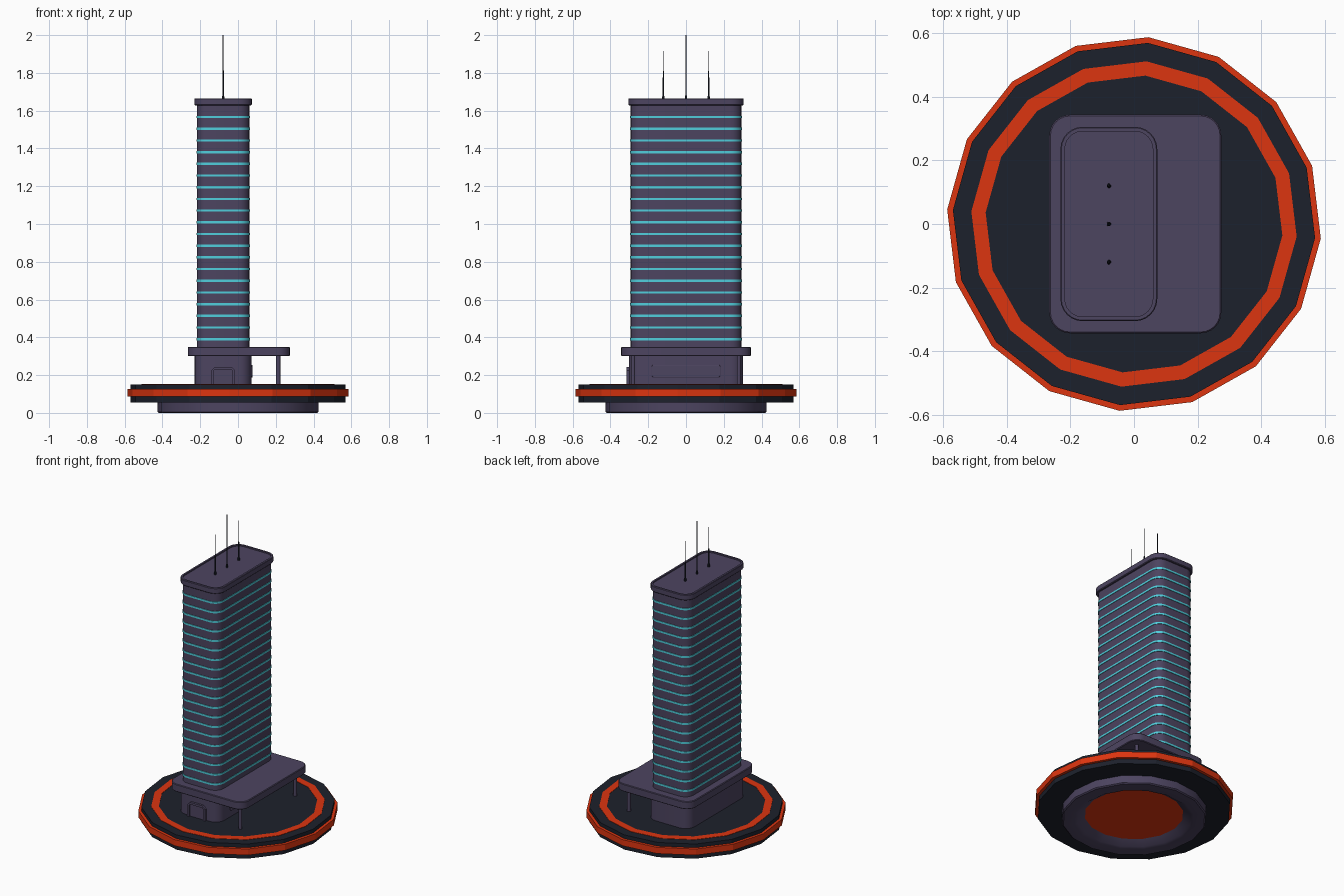
import bpy, bmesh
from math import sin, cos, pi, radians

if "Cube" in bpy.data.objects:
    bpy.data.objects.remove(bpy.data.objects["Cube"])


def material(name, rgb):
    m = bpy.data.materials.new(name)
    m.diffuse_color = (*rgb, 1)
    m.use_nodes = True
    m.node_tree.nodes["Principled BSDF"].inputs["Base Color"].default_value = m.diffuse_color
    return m


PURPLE = material("purple_wall", (0.073, 0.058, 0.117))
DARK = material("dark_deck", (0.012, 0.015, 0.025))
ORANGE = material("orange_trim", (0.72, 0.035, 0.005))
CYAN = material("cyan_light", (0.08, 0.62, 0.72))


def finish(name, bm, mats, smooth=False, loc=(0, 0, 0), rot=(0, 0, 0)):
    bmesh.ops.recalc_face_normals(bm, faces=bm.faces)
    me = bpy.data.meshes.new(name)
    bm.to_mesh(me)
    bm.free()
    ob = bpy.data.objects.new(name, me)
    bpy.context.collection.objects.link(ob)
    ob.location, ob.rotation_euler = loc, rot
    for m in mats:
        me.materials.append(m)
    if smooth:
        bpy.context.view_layer.objects.active = ob
        ob.select_set(True)
        bpy.ops.object.shade_smooth_by_angle(angle=radians(30))
        ob.select_set(False)
    return ob


def loft(bm, rings, closed=False, mats=None):
    """Join rings of points with quads; cap the ends or close the loop."""
    vs = [[bm.verts.new(p) for p in ring] for ring in rings]
    n = len(vs[0])
    pairs = list(zip(vs, vs[1:])) + ([(vs[-1], vs[0])] if closed else [])
    for k, (a, b) in enumerate(pairs):
        for i in range(n):
            j = (i + 1) % n
            f = bm.faces.new((a[i], a[j], b[j], b[i]))
            f.material_index = mats[k] if mats else 0
    if not closed:
        bm.faces.new(vs[0][::-1])
        bm.faces.new(vs[-1])


def circle(r, z, n=16, start=-4.4):
    return [(r * cos(radians(start) + 2 * pi * i / n),
             r * sin(radians(start) + 2 * pi * i / n), z) for i in range(n)]


def rounded(hx, hy, r, z, off=0.0, seg=6):
    """Rounded rectangle grown by off."""
    pts = []
    for q, (sx, sy) in enumerate(((1, 1), (-1, 1), (-1, -1), (1, -1))):
        for s in range(seg + 1):
            a = pi / 2 * (q + s / seg)
            pts.append((sx * (hx - r) + (r + off) * cos(a),
                        sy * (hy - r) + (r + off) * sin(a), z))
    return pts


def block(name, hx, hy, r, profile, mat, seg=6, **kw):
    """Rounded-rectangle body; profile is a list of (offset, height)."""
    bm = bmesh.new()
    loft(bm, [rounded(hx, hy, r, z, o, seg) for o, z in profile])
    return finish(name, bm, [mat], smooth=seg > 1, **kw)


# Sixteen-sided base: deck, rim band, top ring, foot
bm = bmesh.new()
loft(bm, [circle(r, z) for r, z in ((0.57, 0.055), (0.57, 0.15))])
finish("base_deck", bm, [DARK])


def ring(name, r0, r1, z0, z1, mat):
    bm = bmesh.new()
    loft(bm, [circle(r, z) for r, z in
              ((r0, z0), (r1, z0), (r1, z1), (r0, z1))], closed=True)
    finish(name, bm, [mat])


ring("rim_band", 0.56, 0.588, 0.086, 0.126, ORANGE)
ring("deck_ring", 0.467, 0.512, 0.145, 0.152, ORANGE)

bm = bmesh.new()
loft(bm, [circle(r, z) for r, z in ((0.428, 0.056), (0.428, 0.006), (0.42, 0),
                                    (0.355, 0), (0.335, 0.006), (0.29, 0.035),
                                    (0.29, 0.056))], closed=True)
finish("foot", bm, [PURPLE], smooth=True)
bm = bmesh.new()
loft(bm, [circle(0.295, 0.034, 32), circle(0.295, 0.05, 32)])
finish("foot_glow_disc", bm, [ORANGE])

# Lobby, canopy slab and pillars
CX = -0.079
block("lobby", 0.15, 0.302, 0.065, [(0, 0.148), (0, 0.302)], PURPLE, loc=(CX, 0, 0))
block("canopy", 0.27, 0.343, 0.065,
      [(-0.004, 0.3), (0, 0.304), (0, 0.346), (-0.004, 0.35)],
      PURPLE, loc=(0.004, 0, 0))
for side, y in (("front", -0.28), ("back", 0.28)):
    bm = bmesh.new()
    loft(bm, [circle(0.011, z, 12, 0) for z in (0.148, 0.302)])
    finish("pillar_" + side, bm, [PURPLE], smooth=True, loc=(0.213, y, 0))

# Entrance frame on the front, window panel on the right
frame = [(0, -0.01), (0, 0.014), (-0.014, 0.014), (-0.014, 0.005)]
block("entrance", 0.064, 0.064, 0.02, frame, PURPLE, seg=1,
      loc=(CX, -0.302, 0.18), rot=(pi / 2, 0, 0))
block("side_panel", 0.183, 0.033, 0.008, [(0, -0.01), (0, 0.005), (-0.003, 0.007)],
      PURPLE, seg=1, loc=(CX + 0.15, 0, 0.221), rot=(pi / 2, 0, pi / 2))

# Tower, light strips and roof cap
block("tower", 0.139, 0.293, 0.06, [(0, 0.348), (0, 1.635)], PURPLE, loc=(CX, 0, 0))
bm = bmesh.new()
for i in range(20):
    z = 0.39 + i * 0.0619
    loft(bm, [rounded(0.139, 0.293, 0.06, z + dz, o) for o, dz in
              ((-0.004, -0.006), (0.003, -0.006), (0.003, 0.006), (-0.004, 0.006))],
         closed=True)
finish("light_strips", bm, [CYAN], smooth=True, loc=(CX, 0, 0))
block("roof_cap", 0.152, 0.305, 0.07,
      [(-0.004, 1.628), (0, 1.632), (0, 1.662), (-0.003, 1.665),
       (-0.014, 1.665), (-0.014, 1.657)], PURPLE, loc=(CX, 0, 0))

# Antennas with stepped masts
for side, y, top in (("left", -0.12, 1.915), ("middle", 0, 2.0), ("right", 0.12, 1.915)):
    mid = 1.657 + (top - 1.657) * 0.45
    bm = bmesh.new()
    loft(bm, [circle(r, z, 8, 22.5) for r, z in
              ((0.007, 1.655), (0.007, 1.675), (0.004, 1.68), (0.004, mid),
               (0.0025, mid + 0.005), (0.002, top))])
    finish("antenna_" + side, bm, [DARK], smooth=True, loc=(CX, y, 0))
